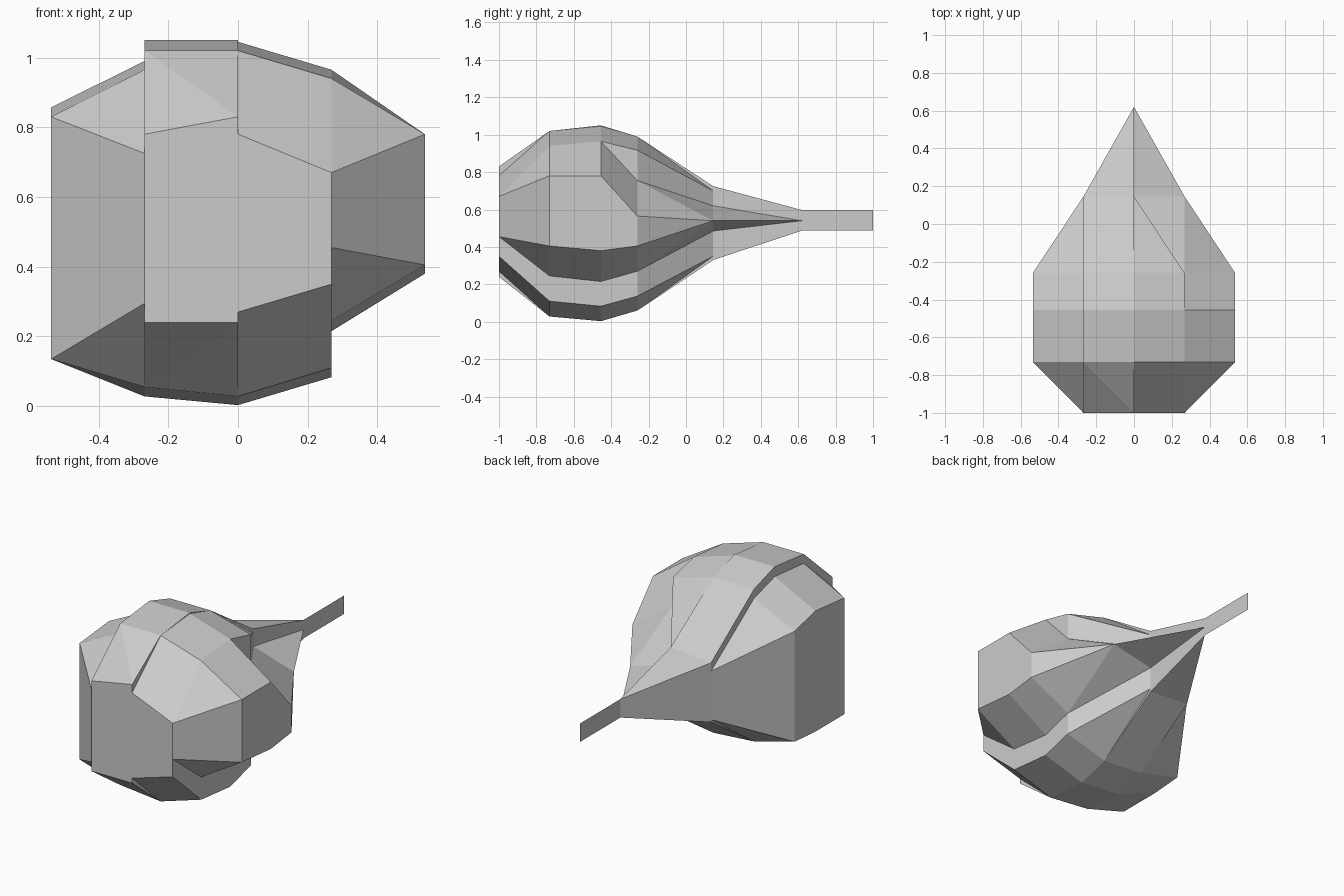
import bpy, bmesh

if "Cube" in bpy.data.objects:
    bpy.data.objects.remove(bpy.data.objects["Cube"])

CELL = 0.268
ROWS = [-1.0, -0.73, -0.455, -0.26, 0.145, 0.62]   # stations along the bulb


def column(c, first, tops, bottoms):
    """Heights {(column, row): (top, bottom)} starting from row 'first'."""
    return {(c, first + i): tb for i, tb in enumerate(zip(tops, bottoms))}


def strip(c, first, last):
    """Plan quads between columns c and c+1."""
    return [[(c, r), (c + 1, r), (c + 1, r + 1), (c, r + 1)] for r in range(first, last)]


# Four cloves, each with its own upper and lower heights and plan polygons
left = {**column(-2, 1, [.83, .857, .81], [.135, .135, .15]),
        **column(-1, 0, [.725, .965, .99, .935, .655], [.295, .055, .028, .08, .365])}
left_plan = [[(-1, 0), (-1, 1), (-2, 1)]] + strip(-2, 1, 3) + [[(-2, 3), (-1, 3), (-1, 4)]]

mid_left = {**column(-1, 0, [.78, 1.02, 1.05, .99, .705], [.24, .055, .028, .08, .35]),
            **column(0, 0, [.83, 1.02, 1.05, .99, .725, .597], [.24, .028, .003, .06, .33, .487])}
mid_left_plan = ([[(-1, 0), (0, 0), (-1, 1)], [(0, 0), (0, 1), (-1, 1)]]
                 + strip(-1, 1, 4) + [[(-1, 4), (0, 4), (0, 5)]])

mid_right = {**column(0, 0, [.78, 1.02, 1.045, .99, .70], [.27, .028, .003, .06, .35]),
             **column(1, 0, [.67, .94, .965, .917], [.35, .11, .083, .137])}
mid_right_plan = strip(0, 0, 3) + [[(0, 3), (1, 3), (0, 4)]]

right = {**column(2, 1, [.78, .78, .565], [.405, .38, .405]),
         **column(1, 0, [.67, .94, .965, .755, .54], [.455, .245, .215, .27, .54]),
         **column(0, 4, [.62, .54], [.485, .54])}
right_plan = ([[(1, 0), (2, 1), (1, 1)]] + strip(1, 1, 3)
              + [[(1, 3), (2, 3), (1, 4)], [(1, 3), (1, 4), (0, 4)], [(0, 4), (1, 4), (0, 5)]])


def finish(bm, name):
    bmesh.ops.remove_doubles(bm, verts=bm.verts[:], dist=0.0005)
    bmesh.ops.recalc_face_normals(bm, faces=bm.faces[:])
    me = bpy.data.meshes.new(name)
    bm.to_mesh(me)
    bm.free()
    ob = bpy.data.objects.new(name, me)
    bpy.context.collection.objects.link(ob)
    return ob


bm = bmesh.new()


def add_face(points):
    pts = []
    for p in points:
        if p not in pts:
            pts.append(p)
    if len(pts) > 2:
        bm.faces.new([bm.verts.new(p) for p in pts])


def pos(key, z):
    return (key[0] * CELL, ROWS[key[1]], z)


# Upper and lower skins
edges = {}
for heights, plan in ((left, left_plan), (mid_left, mid_left_plan),
                      (mid_right, mid_right_plan), (right, right_plan)):
    for poly in plan:
        add_face([pos(k, heights[k][0]) for k in poly])
        add_face([pos(k, heights[k][1]) for k in reversed(poly)])
        for a, b in zip(poly, poly[1:] + poly[:1]):
            edges.setdefault(tuple(sorted((a, b))), []).append((heights[a], heights[b])
                                                               if a < b else (heights[b], heights[a]))


def wall(a, b, upper, lower):
    add_face([pos(a, upper[0]), pos(b, upper[1]), pos(b, lower[1]), pos(a, lower[0])])


# Outer walls, and step walls between neighbouring cloves
for (a, b), sides in edges.items():
    top = [(s[0][0], s[1][0]) for s in sides]
    bottom = [(s[0][1], s[1][1]) for s in sides]
    if len(sides) == 1:
        wall(a, b, top[0], bottom[0])
    else:
        for pair in (top, bottom):
            if pair[0] != pair[1]:
                wall(a, b, pair[0], pair[1])
finish(bm, "bulb")

# Flat stem blade
bm = bmesh.new()
add_face([(0, .62, .487), (0, 1, .487), (0, 1, .597), (0, .62, .597)])
finish(bm, "stem")
